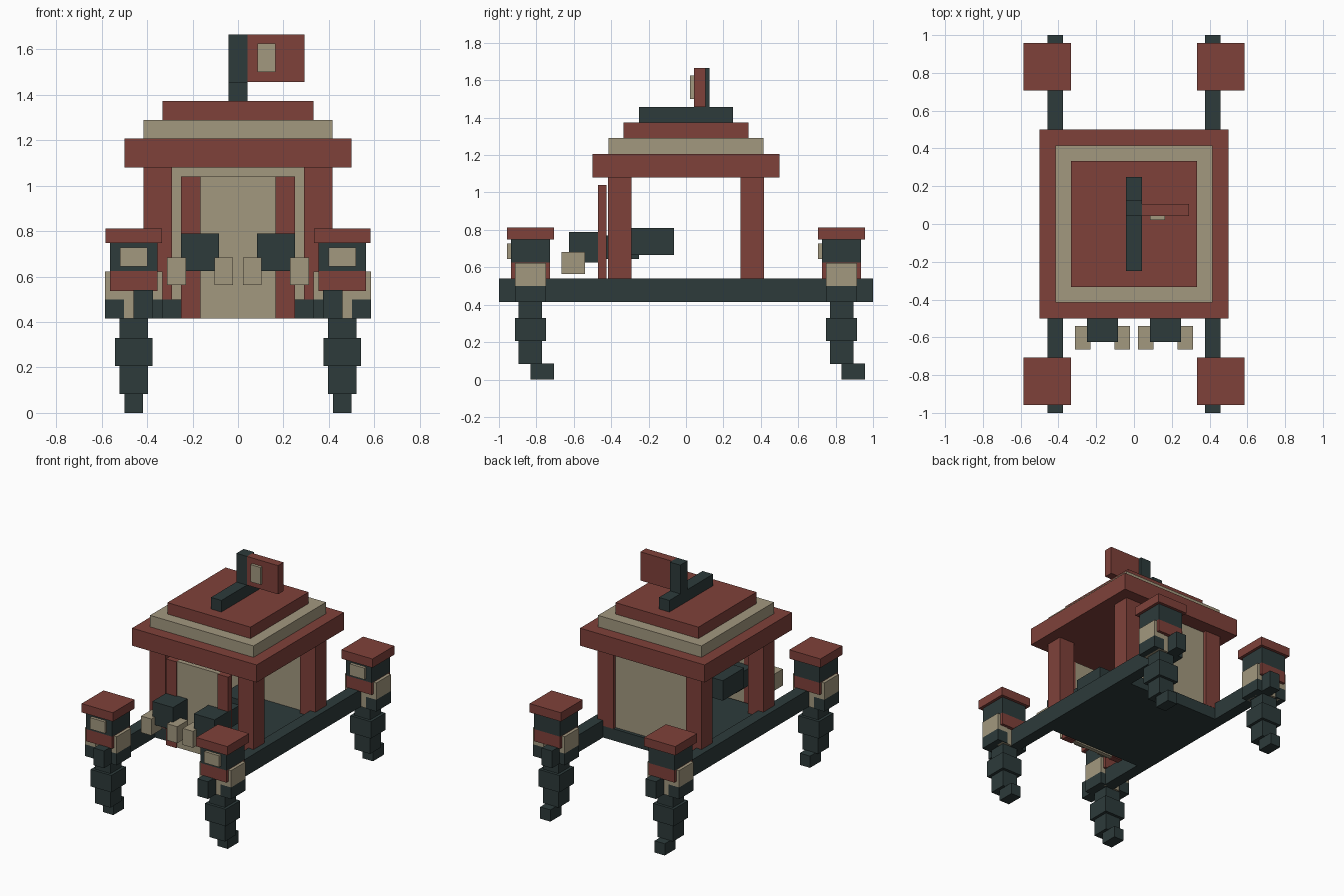
import bpy


def material(name, rgb):
    m = bpy.data.materials.new(name)
    m.diffuse_color = (*rgb, 1)
    return m


RED = material("brick red", (0.212, 0.053, 0.042))
DARK = material("dark slate", (0.026, 0.043, 0.043))
TAN = material("sand", (0.365, 0.315, 0.212))


def box(name, mat, x, y, z):
    """Axis-aligned block given by its (min, max) on each axis."""
    bpy.ops.mesh.primitive_cube_add(
        size=1, location=[(a + b) / 2 for a, b in (x, y, z)])
    ob = bpy.context.object
    ob.name = name
    ob.scale = [abs(b - a) for a, b in (x, y, z)]
    bpy.ops.object.transform_apply(location=False, rotation=False, scale=True)
    ob.data.materials.append(mat)
    return ob


def around(c, half):
    return (c - half, c + half)


# Cabin floor, back wall and front curtain
box("floor", DARK, (-0.415, 0.415), (-0.415, 0.415), (0.415, 0.5))
box("back_wall", TAN, (-0.292, 0.292), (0.33, 0.39), (0.5, 1.08))
box("curtain", TAN, (-0.167, 0.167), (-0.46, -0.43), (0.415, 1.04))

# Stepped roof, ridge, flag pole and flag
for name, mat, h, z in (("eave", RED, 0.5, (1.08, 1.207)),
                        ("roof_middle", TAN, 0.415, (1.207, 1.29)),
                        ("roof_top", RED, 0.333, (1.29, 1.373))):
    box(name, mat, (-h, h), (-h, h), z)
box("ridge", DARK, (-0.042, 0.042), (-0.25, 0.25), (1.373, 1.457))
box("flag_pole", DARK, (-0.042, 0.042), (0.042, 0.125), (1.457, 1.665))
box("flag", RED, (0.042, 0.292), (0.042, 0.105), (1.457, 1.665))
box("flag_badge", TAN, (0.085, 0.165), (0.022, 0.042), (1.5, 1.625))

for s in (-1, 1):
    # Carrying pole, curtain border and corner posts
    box("carrying_pole", DARK, around(s * 0.417, 0.042), (-1, 1), (0.415, 0.54))
    box("curtain_border", RED, around(s * 0.208, 0.042),
        (-0.47, -0.425), (0.415, 1.04))
    for t in (-1, 1):
        box("corner_post", RED, around(s * 0.354, 0.0625),
            around(t * 0.354, 0.0625), (0.5, 1.08))

    # Passenger limb reaching out through the curtain, with side pads
    box("limb_back", DARK, around(s * 0.167, 0.083), (-0.31, -0.065), (0.665, 0.81))
    box("limb_middle", DARK, around(s * 0.167, 0.0625), (-0.45, -0.25), (0.645, 0.77))
    box("limb_front", DARK, around(s * 0.167, 0.083), (-0.625, -0.44), (0.625, 0.79))
    for d in (-0.104, 0.104):
        box("limb_pad", TAN, around(s * 0.167 + d, 0.041),
            (-0.665, -0.54), (0.563, 0.683))

    # Four bearers, all walking the same way
    for cy in (-0.832, 0.832):
        cx = s * 0.459
        # name, colour, half width, half depth, height range
        for name, mat, hx, hy, z in (
                ("hat", RED, 0.125, 0.125, (0.748, 0.812)),
                ("head", DARK, 0.104, 0.104, (0.625, 0.748)),
                ("chest", RED, 0.104, 0.104, (0.537, 0.625)),
                ("waist", TAN, 0.08, 0.078, (0.415, 0.537)),
                ("hip", DARK, 0.0625, 0.0625, (0.33, 0.415)),
                ("thigh", DARK, 0.083, 0.083, (0.207, 0.33)),
                ("shin", DARK, 0.0625, 0.0625, (0.083, 0.207))):
            box("bearer_" + name, mat, around(cx, hx), around(cy, hy), z)
        box("bearer_foot", DARK, around(cx, 0.041), (cy, cy + 0.125), (0, 0.085))
        box("bearer_face", TAN, around(cx, 0.06),
            (cy - 0.125, cy - 0.104), (0.645, 0.728))
        for d in (-0.084, 0.084):
            box("bearer_sleeve", TAN, around(cx + d, 0.042),
                around(cy, 0.083), (0.5, 0.622))
            box("bearer_hand", DARK, around(cx + d, 0.042),
                around(cy, 0.083), (0.415, 0.5))
